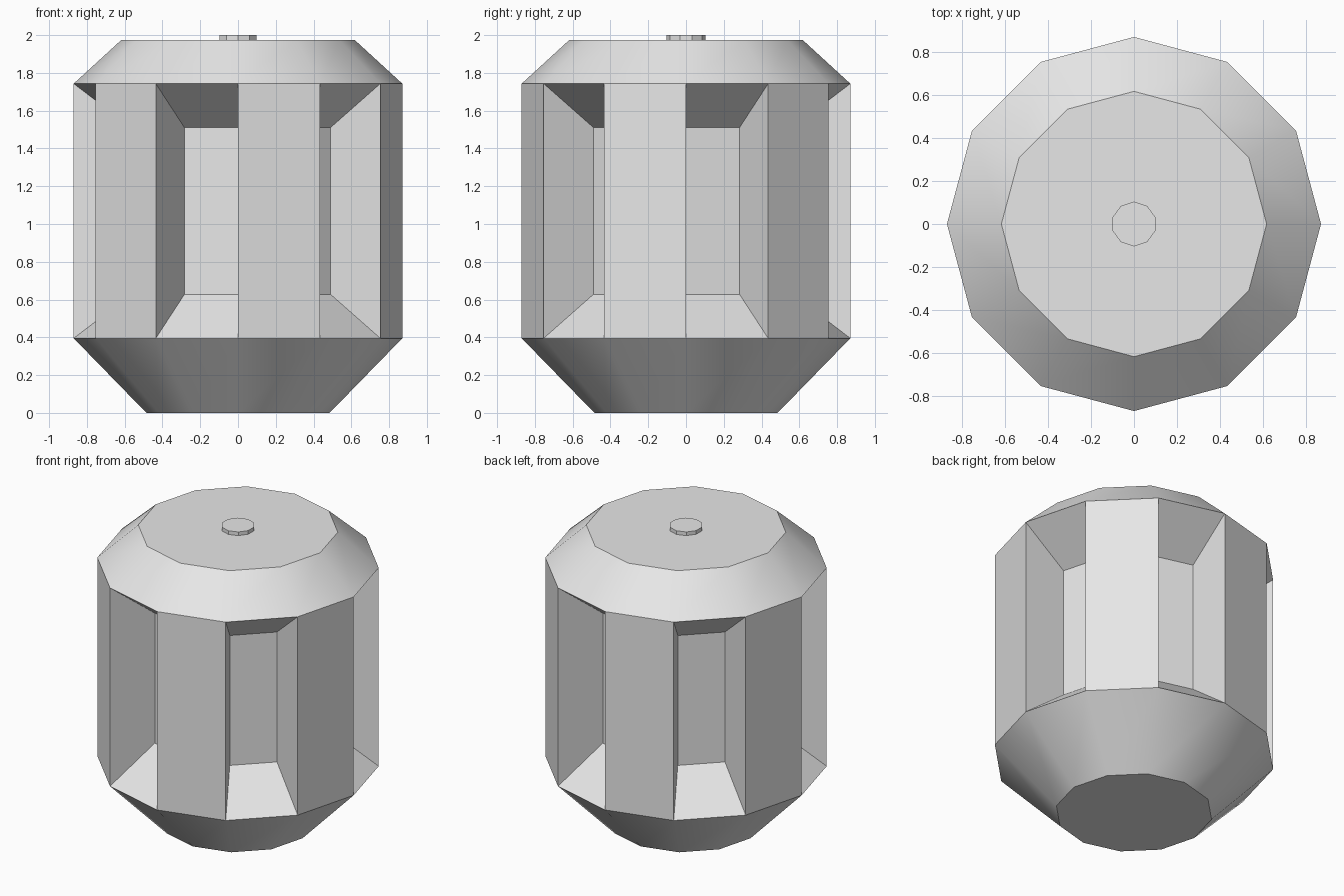
import bpy
import bmesh
from math import cos, sin, tau, radians

cube = bpy.data.objects.get("Cube")
if cube:
    bpy.data.objects.remove(cube, do_unlink=True)

grey = bpy.data.materials.new("light_grey")
grey.use_nodes = True
colour = (0.8, 0.8, 0.8, 1)
grey.diffuse_color = colour
grey.node_tree.nodes["Principled BSDF"].inputs["Base Color"].default_value = colour


def lathe(bm, profile, sides, start=0.0):
    """Loft capped polygon rings through (radius, height); return side bands."""
    rings = [[bm.verts.new((r * cos(start + tau * i / sides),
                            r * sin(start + tau * i / sides), z))
              for i in range(sides)] for r, z in profile]
    bands = []
    for low, high in zip(rings, rings[1:]):
        bands.append([bm.faces.new((low[i], low[(i + 1) % sides],
                                    high[(i + 1) % sides], high[i]))
                      for i in range(sides)])
    bm.faces.new(rings[0][::-1])
    bm.faces.new(rings[-1])
    bm.normal_update()
    return bands


def finish(bm, name):
    mesh = bpy.data.meshes.new(name)
    bm.to_mesh(mesh)
    bm.free()
    mesh.materials.append(grey)
    obj = bpy.data.objects.new(name, mesh)
    bpy.context.collection.objects.link(obj)
    bpy.ops.object.select_all(action='DESELECT')
    obj.select_set(True)
    bpy.context.view_layer.objects.active = obj
    bpy.ops.object.shade_smooth_by_angle(angle=radians(28))
    return obj


# Twelve-sided barrel with sloped base and shoulder
bm = bmesh.new()
bands = lathe(bm, [(0.485, 0), (0.87, 0.395), (0.87, 1.743), (0.617, 1.975)], 12)

# Tapered recess in every other wall panel
panels = bands[1][::2]
recessed = bmesh.ops.extrude_discrete_faces(bm, faces=panels)["faces"]
bm.normal_update()
for face in recessed:
    centre = face.calc_center_median()
    inward = -face.normal.copy()
    for v in face.verts:
        v.co = centre + (v.co - centre) * 0.655 + inward * 0.295
finish(bm, "barrel_body")

# Small ten-sided button on the lid
bm = bmesh.new()
lathe(bm, [(0.104, 1.97), (0.104, 2.0)], 10, tau / 4)
finish(bm, "top_button")
